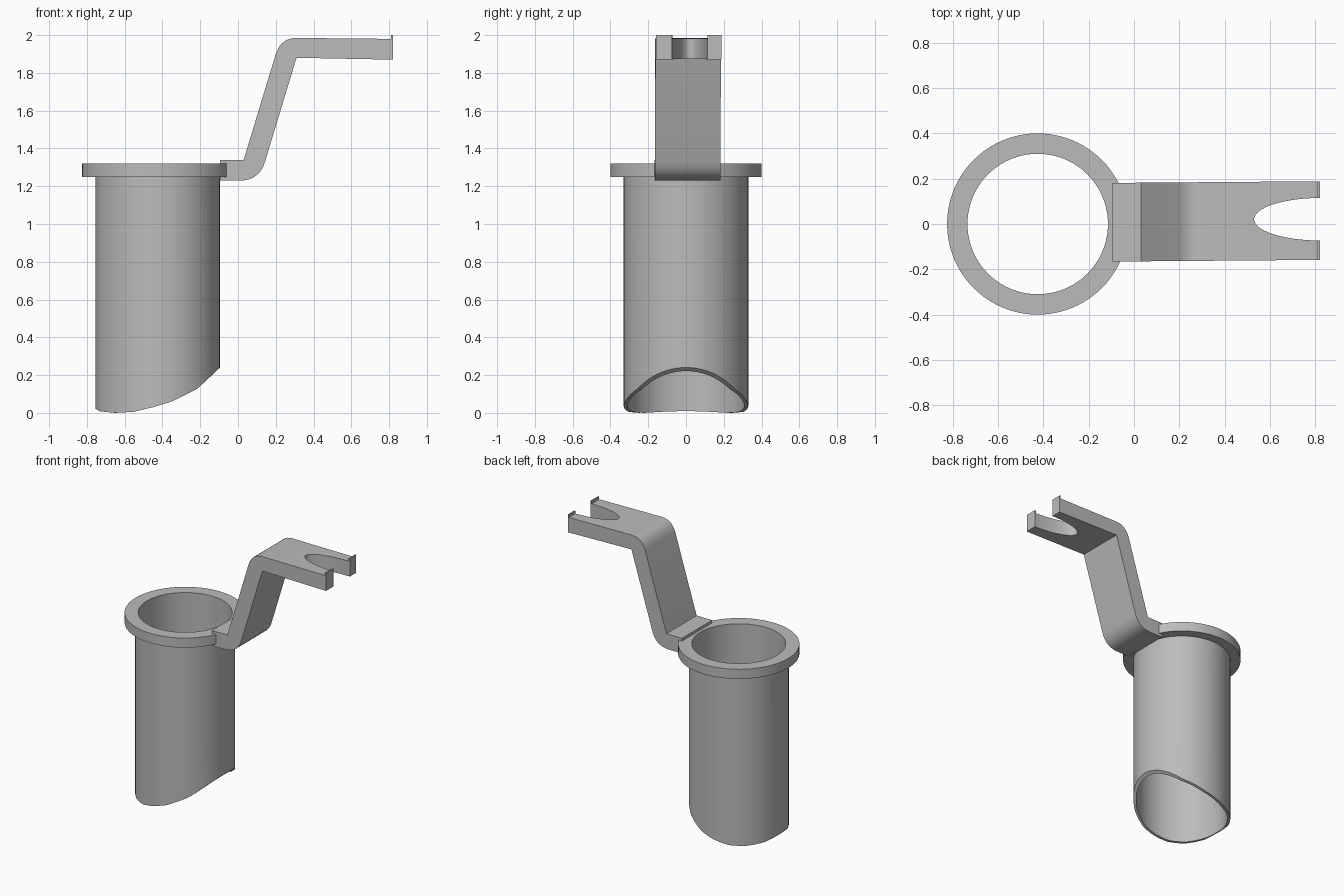
import bpy, bmesh, math

cube = bpy.data.objects.get("Cube")
if cube:
    bpy.data.objects.remove(cube, do_unlink=True)

grey = bpy.data.materials.new("plain grey")
grey.use_nodes = True
COLOUR = (0.5, 0.5, 0.5, 1)
grey.diffuse_color = COLOUR
grey.node_tree.nodes["Principled BSDF"].inputs["Base Color"].default_value = COLOUR


def finish(bm, name):
    bmesh.ops.recalc_face_normals(bm, faces=bm.faces)
    mesh = bpy.data.meshes.new(name)
    bm.to_mesh(mesh)
    bm.free()
    mesh.materials.append(grey)
    obj = bpy.data.objects.new(name, mesh)
    bpy.context.collection.objects.link(obj)
    return obj


def activate(obj):
    bpy.ops.object.select_all(action="DESELECT")
    obj.select_set(True)
    bpy.context.view_layer.objects.active = obj


def smooth(obj):
    activate(obj)
    bpy.ops.object.shade_smooth_by_angle(angle=math.radians(30))


def bend(a, corner, b, steps=8):
    """Rounded corner from a to b, pulled towards the corner point."""
    return [tuple((1 - t) ** 2 * p + 2 * t * (1 - t) * c + t * t * q
                  for p, c, q in zip(a, corner, b))
            for t in (i / steps for i in range(steps + 1))]


def prism(points, offset, name):
    """Face through the points, extruded along the offset."""
    bm = bmesh.new()
    face = bm.faces.new([bm.verts.new(p) for p in points])
    new = bmesh.ops.extrude_face_region(bm, geom=[face])["geom"]
    bmesh.ops.translate(bm, vec=offset,
                        verts=[v for v in new if isinstance(v, bmesh.types.BMVert)])
    return finish(bm, name)


# Flanged tube: a closed ring profile turned about its axis
CENTRE, SEGMENTS = -0.425, 80
CUT = [(-0.76, 0.025), (-0.73, 0.008), (-0.65, 0), (-0.55, 0.006), (-0.45, 0.03),
       (-0.35, 0.06), (-0.22, 0.125), (-0.18, 0.16), (-0.09, 0.245)]


def cut_height(x):
    for (x0, z0), (x1, z1) in zip(CUT, CUT[1:]):
        if x <= x1:
            return z0 + (z1 - z0) * (x - x0) / (x1 - x0)
    return CUT[-1][1]


profile = [(0.31, None), (0.31, 1.32), (0.40, 1.32), (0.40, 1.25), (0.33, 1.25), (0.33, None)]
bm = bmesh.new()
rings = []
for i in range(SEGMENTS):
    angle = math.tau * i / SEGMENTS
    ring = []
    for radius, z in profile:
        x = CENTRE + radius * math.cos(angle)
        height = cut_height(x) if z is None else z
        ring.append(bm.verts.new((x, radius * math.sin(angle), height)))
    rings.append(ring)
for i, ring in enumerate(rings):
    after = rings[(i + 1) % SEGMENTS]
    for j in range(len(profile)):
        k = (j + 1) % len(profile)
        bm.faces.new((ring[j], after[j], after[k], ring[k]))
smooth(finish(bm, "flanged_tube"))

# Cranked arm: side profile with rounded bends and a small end lip
side = [(-0.095, 1.34), (0.03, 1.34)]
side += bend((0.2, 1.9), (0.228, 1.985), (0.31, 1.985))
side += [(0.81, 1.98), (0.81, 2.0), (0.82, 2.0), (0.82, 1.87), (0.31, 1.88)]
side += bend((0.143, 1.33), (0.113, 1.23), (0.01, 1.23))
side += [(-0.095, 1.23)]
arm = prism([(x, -0.165 + 0.008 * x, z) for x, z in side], (0, 0.347, 0), "cranked_arm")

# Half-oval notch through the arm's end
oval = [(0.825 + 0.295 * math.cos(a), 0.021 + 0.094 * math.sin(a), 1.8)
        for a in (math.tau * i / 64 for i in range(64))]
cutter = prism(oval, (0, 0, 0.3), "notch_cutter")
cutter.hide_render = True
notch = arm.modifiers.new("notch", "BOOLEAN")
notch.operation = "DIFFERENCE"
notch.solver = "EXACT"
notch.object = cutter
activate(arm)
bpy.ops.object.modifier_apply(modifier=notch.name)
bpy.data.objects.remove(cutter, do_unlink=True)
smooth(arm)
